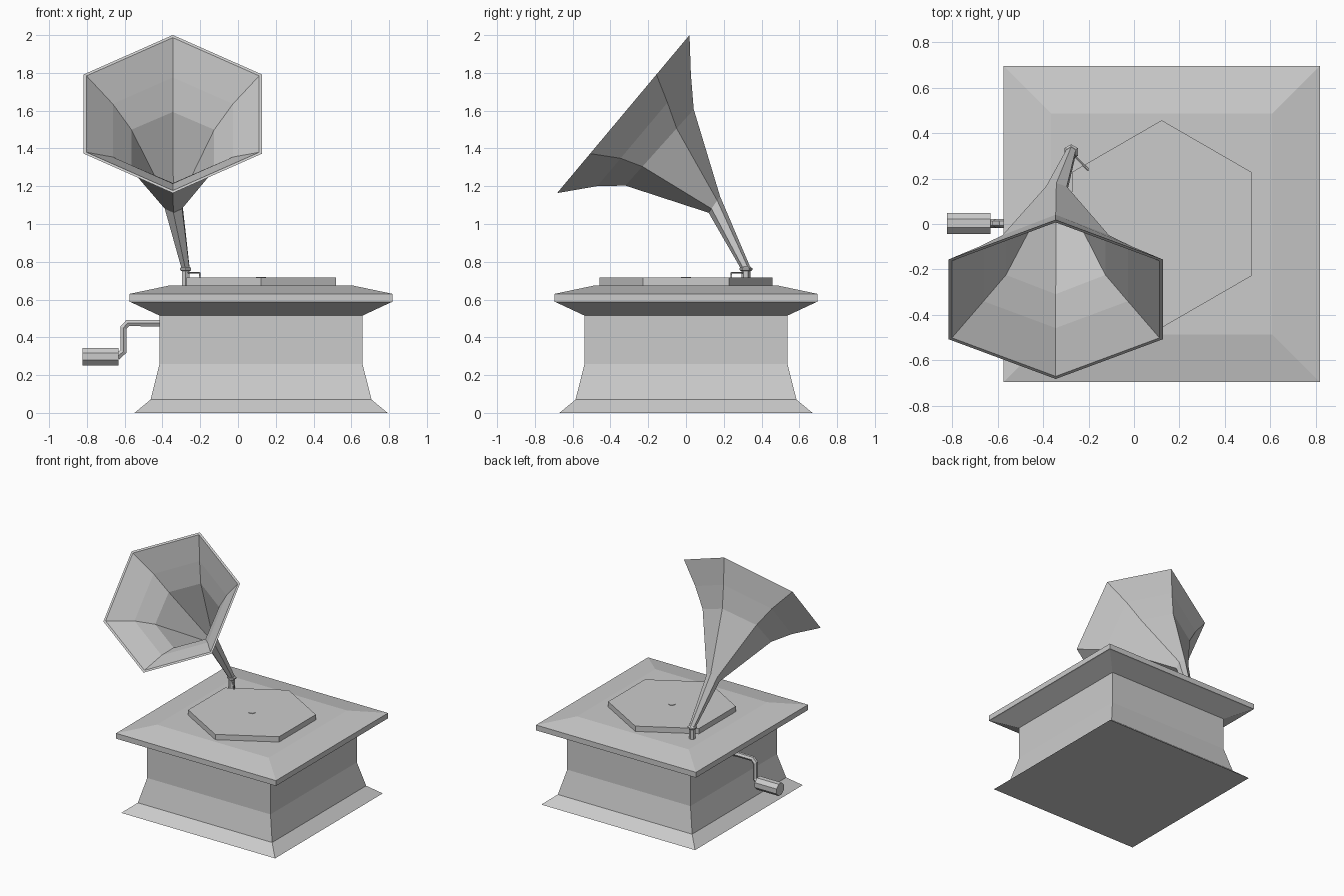
import bpy, bmesh, math
from mathutils import Vector

if "Cube" in bpy.data.objects:
    bpy.data.objects.remove(bpy.data.objects["Cube"])

X, Y, Z = Vector((1, 0, 0)), Vector((0, 1, 0)), Vector((0, 0, 1))
CX = 0.122  # cabinet centre


def ring(c, r, u=Y, v=X, n=6, phase=0.0):
    """Regular polygon around c in the plane of u and v."""
    c = Vector(c)
    return [c + r * (math.cos(a) * u + math.sin(a) * v)
            for a in (phase + i * math.tau / n for i in range(n))]


def loft(name, rings):
    """Skin a stack of equal polygons and cap both ends."""
    bm = bmesh.new()
    loops = [[bm.verts.new(p) for p in pts] for pts in rings]
    n = len(loops[0])
    for a, b in zip(loops, loops[1:]):
        for i in range(n):
            j = (i + 1) % n
            bm.faces.new((a[i], a[j], b[j], b[i]))
    bm.faces.new(loops[0])
    bm.faces.new(loops[-1])
    bmesh.ops.recalc_face_normals(bm, faces=bm.faces)
    me = bpy.data.meshes.new(name)
    bm.to_mesh(me)
    bm.free()
    ob = bpy.data.objects.new(name, me)
    bpy.context.collection.objects.link(ob)
    return ob


def square_stack(name, profile):
    return loft(name, [ring((CX, 0, z), h * math.sqrt(2), n=4, phase=math.pi / 4)
                       for h, z in profile])


def rod(name, points, radius, res=1):
    cu = bpy.data.curves.new(name, 'CURVE')
    cu.dimensions = '3D'
    cu.bevel_depth = radius
    cu.bevel_resolution = res
    cu.use_fill_caps = True
    sp = cu.splines.new('POLY')
    sp.points.add(len(points) - 1)
    for p, co in zip(sp.points, points):
        p.co = (*co, 1)
    sp.use_smooth = False
    ob = bpy.data.objects.new(name, cu)
    bpy.context.collection.objects.link(ob)
    return ob


# Cabinet and overhanging lid
square_stack("cabinet", [(0.67, 0), (0.585, 0.07), (0.537, 0.26), (0.537, 0.517)])
square_stack("lid", [(0.537, 0.515), (0.687, 0.585), (0.697, 0.588),
                     (0.697, 0.63), (0.487, 0.674)])

# Turntable and spindle
loft("turntable", [ring((CX, 0, z), 0.457) for z in (0.67, 0.716)])
loft("spindle", [ring((CX, 0, z), 0.027, n=8) for z in (0.71, 0.72)])

# Tonearm post with collar
px, py = -0.277, 0.317
loft("arm_post", [ring((px, py, z), 0.024) for z in (0.67, 0.76)])
loft("post_collar", [ring((px, py, z), r)
                     for r, z in ((0.026, 0.75), (0.034, 0.757), (0.034, 0.766), (0.024, 0.774))])

# Needle
rod("needle", [(px, py, 0.742), (-0.203, 0.24, 0.742), (-0.203, 0.24, 0.714)], 0.005, 0)

# Horn: outer rings (x, y, z, radius, tilt y, tilt z), then inner wall back down the throat
stations = [(px, py, 0.765, 0.024, 0.9, 0.4),
            (-0.342, 0.15, 1.103, 0.053, 0.57, 0.82),
            (-0.345, -0.14, 1.405, 0.271, 0.668, 0.744),
            (-0.345, -0.222, 1.495, 0.385, 0.644, 0.765),
            (-0.345, -0.332, 1.582, 0.546, 0.642, 0.766)]
outer, inner = [], []
for x, y, z, r, ty, tz in stations:
    u = Vector((0, ty, tz)).normalized()
    outer.append(ring((x, y, z), r, u))
    inner.append(ring((x, y, z), max(r - 0.018, 0.01), u))
loft("horn", outer + inner[:0:-1])

# Crank and grip
rod("crank_arm", [(-0.40, 0.003, 0.475), (-0.585, 0.003, 0.475), (-0.607, 0.003, 0.45),
                  (-0.607, 0.003, 0.325), (-0.64, 0.003, 0.297)], 0.02)
loft("crank_grip", [ring((x, 0.003, 0.298), 0.05, Y, Z, 8, math.pi / 8)
                    for x in (-0.823, -0.633)])
